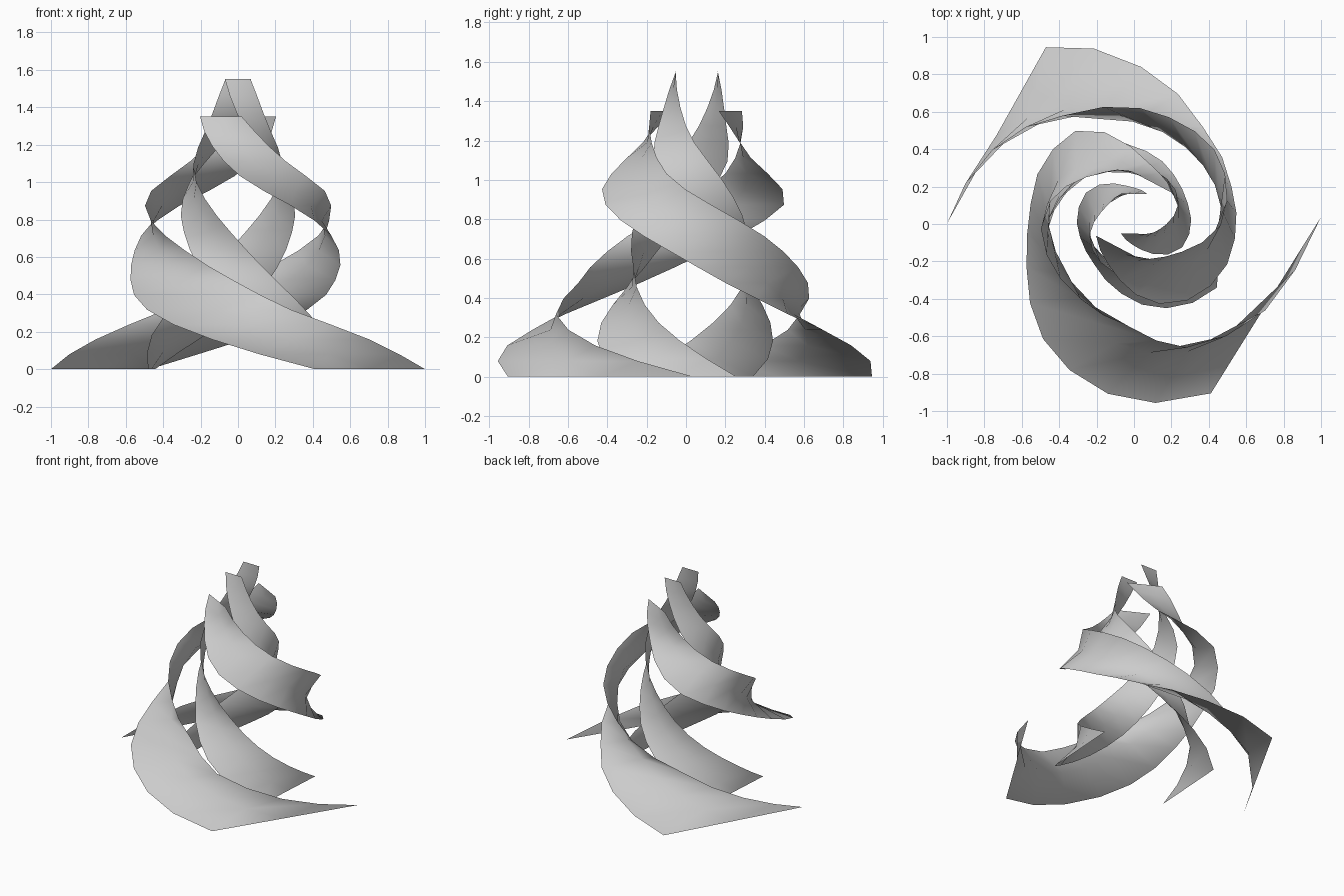
import bpy, bmesh
from math import cos, sin, radians

if "Cube" in bpy.data.objects:
    bpy.data.objects.remove(bpy.data.objects["Cube"])

ROWS = 17      # steps up each ribbon
ACROSS = 2     # faces across each ribbon
SPREAD = 65.5  # angle between a ribbon's two edges
TWIST = 266    # clockwise turn from foot to tip


def interp(keys, t):
    """Linear lookup in rows of (t, value, value, ...)."""
    for a, b in zip(keys, keys[1:]):
        if t <= b[0]:
            f = (t - a[0]) / (b[0] - a[0])
            return [p + (q - p) * f for p, q in zip(a[1:], b[1:])]
    return list(keys[-1][1:])


# height fraction, trailing-edge radius, leading-edge radius
RADII = [(0, 1.0, 1.025), (0.06, 0.91, 0.96), (0.12, 0.845, 0.875),
         (0.23, 0.71, 0.715), (0.34, 0.59, 0.595), (0.44, 0.545, 0.55),
         (0.555, 0.535, 0.565), (0.645, 0.505, 0.545), (0.7, 0.475, 0.49),
         (0.755, 0.405, 0.41), (0.815, 0.33, 0.33), (0.89, 0.275, 0.275),
         (1.0, 0.233, 0.233)]
# height fraction, centre x, centre y of each edge's spiral
OUTER_TRAIL = [(0, 0, 0.02), (0.06, -0.02, -0.015), (0.12, -0.03, -0.035),
               (0.23, -0.055, -0.045), (0.34, 0, 0.035), (0.5, 0.025, 0.05),
               (0.65, 0, 0.05), (1.0, 0, 0.052)]
OUTER_LEAD = [(0, -0.03, 0.02), (0.06, -0.05, -0.01), (0.12, -0.05, -0.035),
              (0.23, -0.06, -0.05), (0.34, -0.03, -0.02), (0.44, -0.005, 0.01),
              (0.65, -0.015, 0.045), (0.8, 0, 0.01), (1.0, 0, 0.052)]
INNER_AXIS = [(0, 0, 0), (0.15, 0, -0.005), (0.34, 0, 0.025), (0.55, 0, 0.015),
              (0.8, 0, 0.03), (1.0, 0, 0.055)]


def ribbon(name, start, scale, trail_axis, lead_axis, height):
    """Upright strip of level rungs, twisted about z and narrowing upward."""
    bm = bmesh.new()
    rows = []
    for i in range(ROWS + 1):
        t = i / ROWS
        angle = radians(start - TWIST * t)
        ends = []
        for axis, r, a in zip((trail_axis, lead_axis), interp(RADII, t),
                              (angle, angle - radians(SPREAD))):
            cx, cy = interp(axis, t)
            ends.append((cx + r * scale * cos(a), cy + r * scale * sin(a)))
        p, q = ends
        rows.append([bm.verts.new((p[0] + (q[0] - p[0]) * j / ACROSS,
                                   p[1] + (q[1] - p[1]) * j / ACROSS,
                                   height * t)) for j in range(ACROSS + 1)])
    for a, b in zip(rows, rows[1:]):
        for j in range(ACROSS):
            bm.faces.new((a[j + 1], a[j], b[j], b[j + 1])).smooth = True
    bmesh.ops.recalc_face_normals(bm, faces=bm.faces)
    mesh = bpy.data.meshes.new(name)
    bm.to_mesh(mesh)
    bm.free()
    bpy.context.collection.objects.link(bpy.data.objects.new(name, mesh))


# outer pair and smaller, taller inner pair, each half a turn apart
for side, turn in (("left", 0), ("right", 180)):
    ribbon("outer_ribbon_" + side, 181 + turn, 1.0, OUTER_TRAIL, OUTER_LEAD, 1.35)
    ribbon("inner_ribbon_" + side, 208 + turn, 0.545, INNER_AXIS, INNER_AXIS, 1.55)
